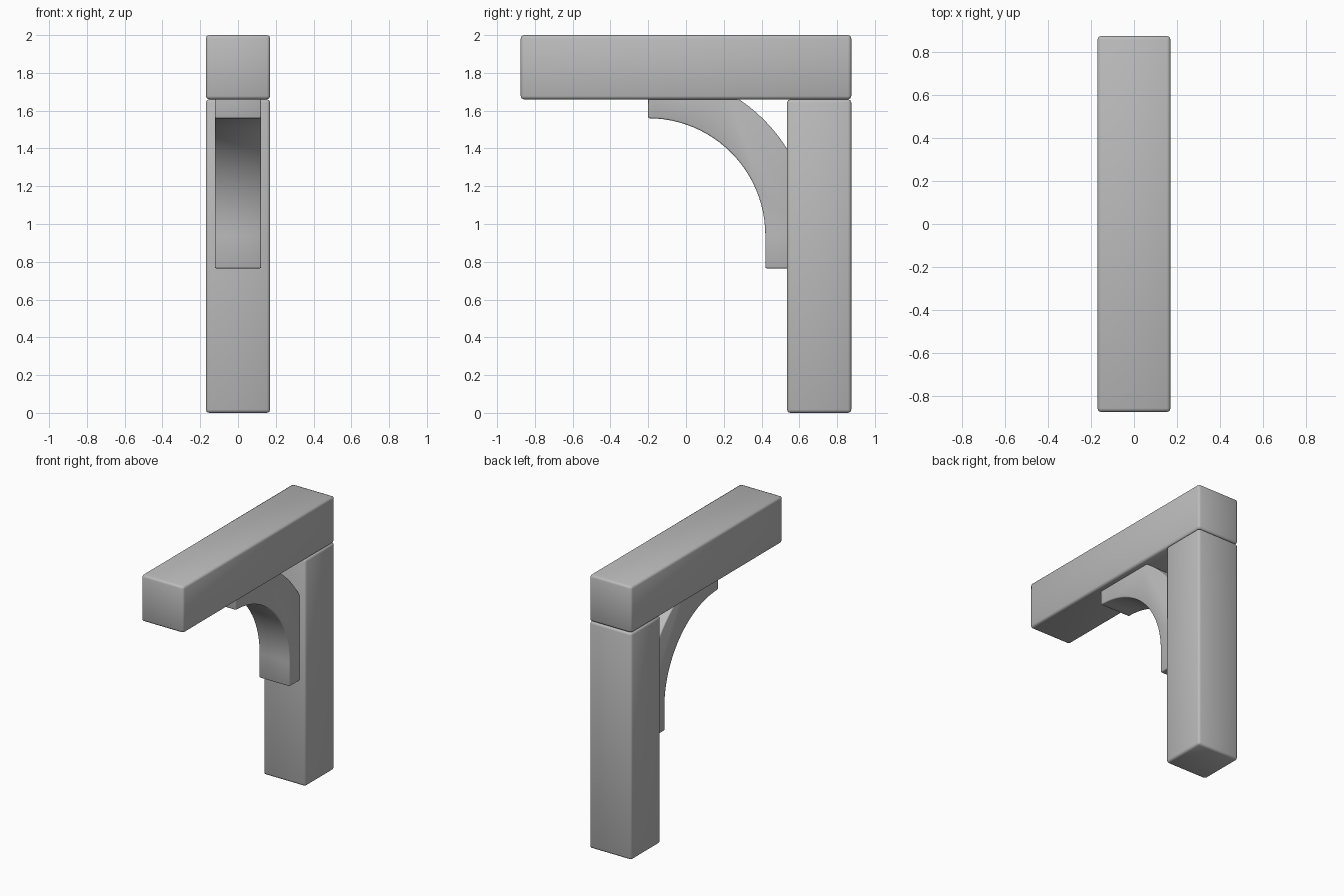
import bpy, bmesh
from math import sin, cos, pi, radians

cube = bpy.data.objects.get("Cube")
if cube:
    bpy.data.objects.remove(cube, do_unlink=True)

GREY = (0.5, 0.5, 0.5, 1)
mat = bpy.data.materials.new("plain grey")
mat.use_nodes = True
mat.diffuse_color = GREY
bsdf = mat.node_tree.nodes["Principled BSDF"]
bsdf.inputs["Base Color"].default_value = GREY
bsdf.inputs["Roughness"].default_value = 0.6


def extrude_profile(name, profile, half_width, bevel):
    """Extrude a (y, z) outline across x and soften its sharp edges."""
    bm = bmesh.new()
    face = bm.faces.new([bm.verts.new((-half_width, y, z)) for y, z in profile])
    extruded = bmesh.ops.extrude_face_region(bm, geom=[face])["geom"]
    moved = [v for v in extruded if isinstance(v, bmesh.types.BMVert)]
    bmesh.ops.translate(bm, verts=moved, vec=(2 * half_width, 0, 0))
    bmesh.ops.recalc_face_normals(bm, faces=bm.faces)
    mesh = bpy.data.meshes.new(name)
    bm.to_mesh(mesh)
    bm.free()
    mesh.materials.append(mat)
    obj = bpy.data.objects.new(name, mesh)
    bpy.context.collection.objects.link(obj)
    mod = obj.modifiers.new("soft edges", 'BEVEL')
    mod.width = bevel
    mod.segments = 2
    mod.limit_method = 'ANGLE'
    mod.angle_limit = radians(40)
    bpy.ops.object.select_all(action='DESELECT')
    obj.select_set(True)
    bpy.context.view_layer.objects.active = obj
    bpy.ops.object.modifier_apply(modifier=mod.name)
    bpy.ops.object.shade_smooth_by_angle(angle=radians(50))
    return obj


def rectangle(y0, y1, z0, z1):
    return [(y0, z0), (y1, z0), (y1, z1), (y0, z1)]


def arc(cy, cz, radius, steps=24):
    """Quarter circle from straight up to the back."""
    angles = [pi / 2 * (1 - i / steps) for i in range(steps + 1)]
    return [(cy + radius * cos(a), cz + radius * sin(a)) for a in angles]


# Horizontal beam and upright post
extrude_profile("beam", rectangle(-0.875, 0.875, 1.66, 2), 0.17, 0.017)
extrude_profile("post", rectangle(0.535, 0.875, 0, 1.66), 0.17, 0.017)

# Curved brace: concentric arcs with a short straight foot, tenoned into post and beam
inner = arc(-0.2, 0.94, 0.62)
outer = arc(-0.2, 0.94, 0.866)
foot = [(0.42, 0.765), (0.666, 0.765)]
extrude_profile("curved_brace", inner + foot + outer[::-1], 0.123, 0.008)
